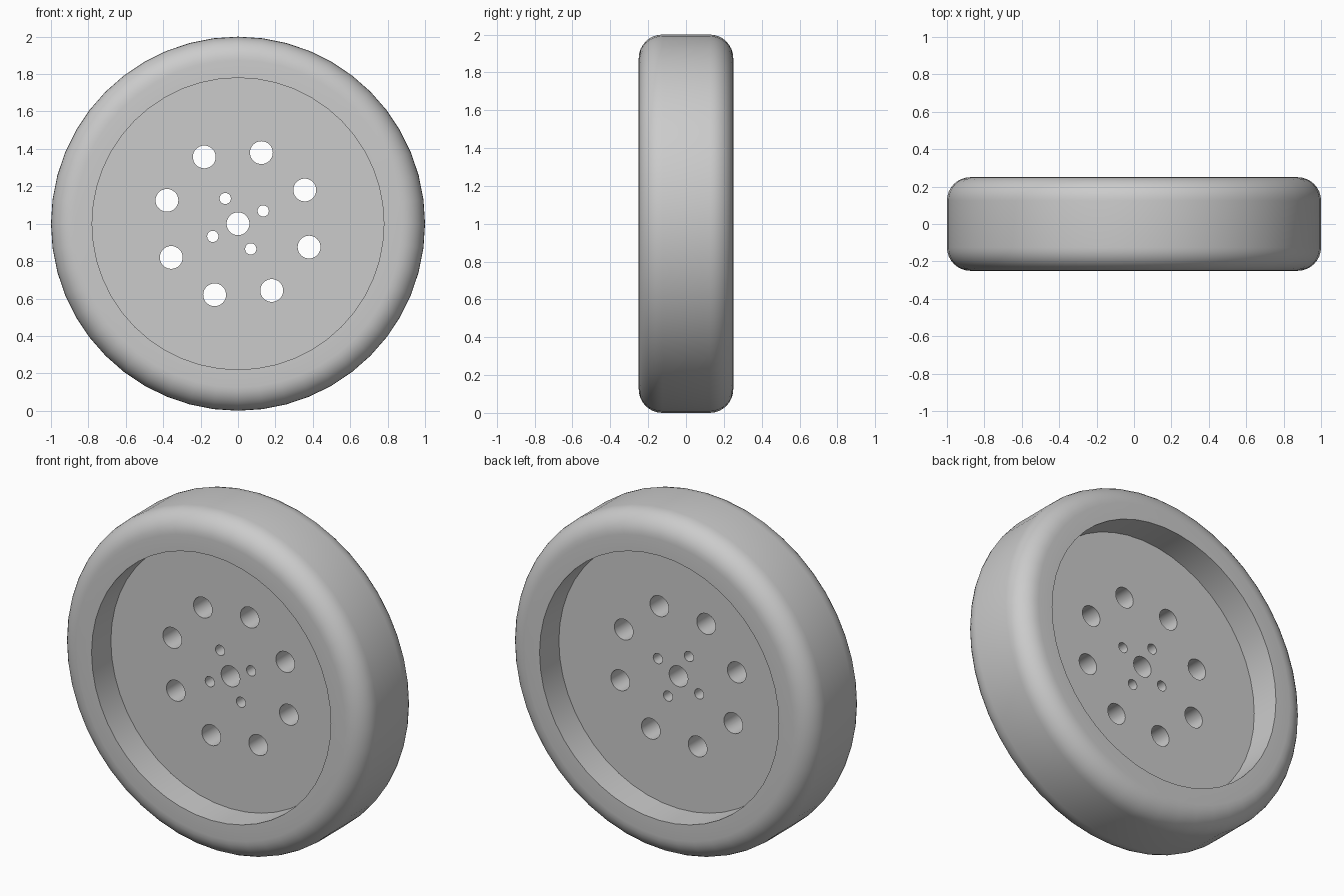
import bpy, bmesh
from math import sin, cos, pi, radians
from mathutils import Vector, Matrix

if "Cube" in bpy.data.objects:
    bpy.data.objects.remove(bpy.data.objects["Cube"], do_unlink=True)

SEGMENTS = 48
RADIUS, HALF_WIDTH = 1.0, 0.25
RECESS_RADIUS, WEB_HALF = 0.78, 0.07
ROUND, ROUND_STEPS = 0.125, 8
HOLE_TURN = radians(26.8)

grey = bpy.data.materials.new("plain grey")
grey.use_nodes = True
grey.diffuse_color = (0.6, 0.6, 0.6, 1)
grey.node_tree.nodes["Principled BSDF"].inputs["Base Color"].default_value = grey.diffuse_color


def new_object(name, bm):
    bmesh.ops.recalc_face_normals(bm, faces=bm.faces)
    mesh = bpy.data.meshes.new(name)
    bm.to_mesh(mesh)
    bm.free()
    mesh.materials.append(grey)
    obj = bpy.data.objects.new(name, mesh)
    bpy.context.collection.objects.link(obj)
    return obj


# Half profile (radius, y): recess wall, flat side, rounded shoulder; mirrored to the back
front = [(RECESS_RADIUS, -WEB_HALF), (RECESS_RADIUS, -HALF_WIDTH)]
for i in range(ROUND_STEPS + 1):
    a = i / ROUND_STEPS * pi / 2
    front.append((RADIUS - ROUND + ROUND * sin(a), -HALF_WIDTH + ROUND - ROUND * cos(a)))
profile = front + [(r, -y) for r, y in reversed(front)]

# Wheel body: lathed rim closed by the two web faces
bm = bmesh.new()
rings = []
for r, y in profile:
    rings.append([bm.verts.new((r * cos(2 * pi * k / SEGMENTS), y,
                                RADIUS + r * sin(2 * pi * k / SEGMENTS)))
                  for k in range(SEGMENTS)])
for a, b in zip(rings, rings[1:]):
    for k in range(SEGMENTS):
        n = (k + 1) % SEGMENTS
        bm.faces.new((a[k], a[n], b[n], b[k]))
bm.faces.new(rings[0])
bm.faces.new(rings[-1])
wheel = new_object("wheel", bm)

# Drill: centre bore, four bolt holes and eight large holes
bm = bmesh.new()


def drill_ring(count, distance, radius):
    for k in range(count):
        a = HOLE_TURN + 2 * pi * k / count
        place = Matrix.Translation(Vector((distance * cos(a), 0, RADIUS + distance * sin(a))))
        bmesh.ops.create_cone(bm, cap_ends=True, segments=32, radius1=radius, radius2=radius,
                              depth=HALF_WIDTH * 2, matrix=place @ Matrix.Rotation(pi / 2, 4, "X"))


drill_ring(1, 0, 0.061)
drill_ring(4, 0.151, 0.03)
drill_ring(8, 0.4, 0.061)
drill = new_object("hole_cutter", bm)
drill.hide_render = True

# Cut the holes, then discard the drill
bpy.context.view_layer.objects.active = wheel
wheel.select_set(True)
cut = wheel.modifiers.new("holes", "BOOLEAN")
cut.operation = "DIFFERENCE"
cut.solver = "EXACT"
cut.object = drill
bpy.ops.object.modifier_apply(modifier=cut.name)
bpy.data.objects.remove(drill, do_unlink=True)

bpy.ops.object.select_all(action="DESELECT")
wheel.select_set(True)
bpy.ops.object.shade_smooth_by_angle(angle=radians(30))
